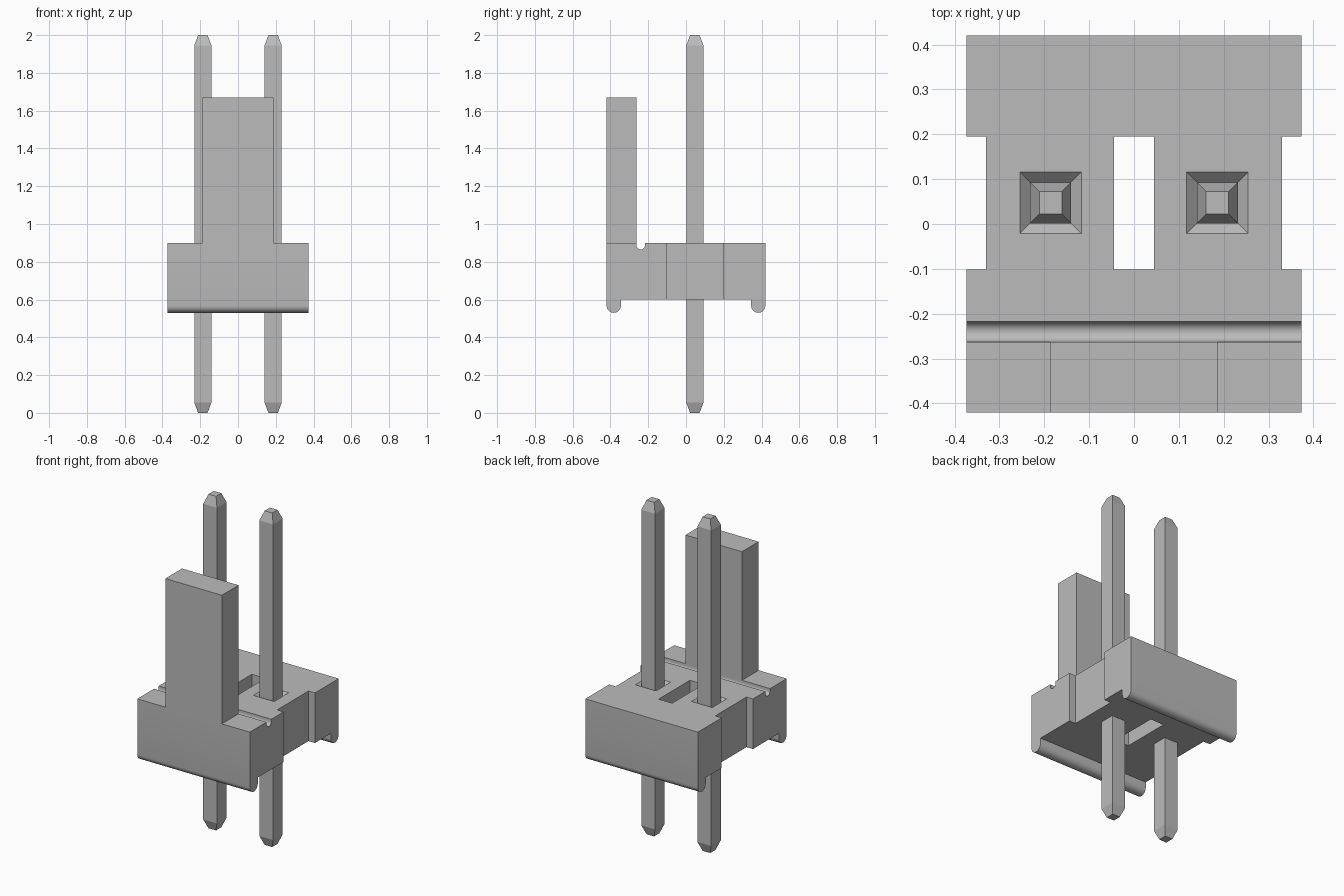
import bpy, bmesh, math

cube = bpy.data.objects.get("Cube")
if cube:
    bpy.data.objects.remove(cube, do_unlink=True)

grey = bpy.data.materials.new("plain_grey")
grey.use_nodes = True
colour = (0.5, 0.5, 0.5, 1)
grey.diffuse_color = colour
grey.node_tree.nodes["Principled BSDF"].inputs["Base Color"].default_value = colour


def finish(name, bm):
    bmesh.ops.recalc_face_normals(bm, faces=bm.faces[:])
    mesh = bpy.data.meshes.new(name)
    bm.to_mesh(mesh)
    bm.free()
    mesh.materials.append(grey)
    obj = bpy.data.objects.new(name, mesh)
    bpy.context.collection.objects.link(obj)
    return obj


def loft(name, cx, cy, sections):
    """Stack of rectangles (half_x, half_y, z) joined into a closed solid."""
    bm = bmesh.new()
    rings = [[bm.verts.new((cx + sx * hx, cy + sy * hy, z))
              for sx, sy in ((-1, -1), (1, -1), (1, 1), (-1, 1))]
             for hx, hy, z in sections]
    for a, b in zip(rings, rings[1:]):
        for i in range(4):
            j = (i + 1) % 4
            bm.faces.new((a[i], a[j], b[j], b[i]))
    bm.faces.new(rings[0][::-1])
    bm.faces.new(rings[-1])
    return finish(name, bm)


def box(name, x0, x1, y0, y1, z0, z1):
    hx, hy = (x1 - x0) / 2, (y1 - y0) / 2
    return loft(name, x0 + hx, y0 + hy, [(hx, hy, z0), (hx, hy, z1)])


def half_round(cy, cz, r, n=12):
    """Lower half circle in the y-z plane, running from -y to +y."""
    return [(cy - r * math.cos(math.pi * i / n), cz - r * math.sin(math.pi * i / n))
            for i in range(n + 1)]


HALF_X, HALF_Y, BASE, TOP = 0.373, 0.42, 0.60, 0.90
PIN_X, PIN_Y, PIN_R = 0.186, 0.047, 0.0455

# Housing: side profile with two rounded feet and a relief groove
FOOT, GROOVE = 0.0375, 0.0225
profile = half_round(-HALF_Y + FOOT, 0.53 + FOOT, FOOT)
profile += [(-HALF_Y + 2 * FOOT, BASE), (HALF_Y - 2 * FOOT, BASE)]
profile += half_round(HALF_Y - FOOT, 0.53 + FOOT, FOOT)
profile += [(HALF_Y, TOP), (-0.2175, TOP)]
profile += half_round(-0.24, 0.865 + GROOVE, GROOVE)[::-1]
profile += [(-0.2625, TOP), (-HALF_Y, TOP)]

bm = bmesh.new()
side = bm.faces.new([bm.verts.new((-HALF_X, y, z)) for y, z in profile])
ext = bmesh.ops.extrude_face_region(bm, geom=[side])
bmesh.ops.translate(bm, vec=(2 * HALF_X, 0, 0),
                    verts=[g for g in ext["geom"] if isinstance(g, bmesh.types.BMVert)])
housing = finish("housing", bm)

# Cutters: middle slot, side notches, funnel around each pin
cutters = [box("slot_cutter", -0.045, 0.045, -0.101, 0.195, 0.4, 1.0)]
for s in (-1, 1):
    x0, x1 = sorted((s * 0.33, s * 0.5))
    cutters.append(box("notch_cutter", x0, x1, -0.101, 0.195, 0.4, 1.0))
    cutters.append(loft("funnel_cutter", s * PIN_X, PIN_Y,
                        [(PIN_R, PIN_R, TOP - 0.023),
                         (PIN_R + 0.033, PIN_R + 0.033, TOP + 0.01)]))

bpy.context.view_layer.objects.active = housing
for c in cutters:
    c.hide_render = True
    mod = housing.modifiers.new("cut", "BOOLEAN")
    mod.operation = "DIFFERENCE"
    mod.solver = "EXACT"
    mod.object = c
    bpy.ops.object.modifier_apply(modifier=mod.name)
    bpy.data.objects.remove(c, do_unlink=True)

bpy.ops.object.select_all(action="DESELECT")
housing.select_set(True)
bpy.ops.object.shade_smooth_by_angle(angle=math.radians(30))

# Upright locking tab on the front edge
box("locking_tab", -0.187, 0.187, -HALF_Y, -0.2625, TOP, 1.67)

# Square pins with tapered ends
for s, label in ((1, "left"), (-1, "right")):
    loft(label + "_pin", s * PIN_X, PIN_Y,
         [(0.025, 0.025, 0), (PIN_R, PIN_R, 0.055),
          (PIN_R, PIN_R, 1.945), (0.025, 0.025, 2)])
